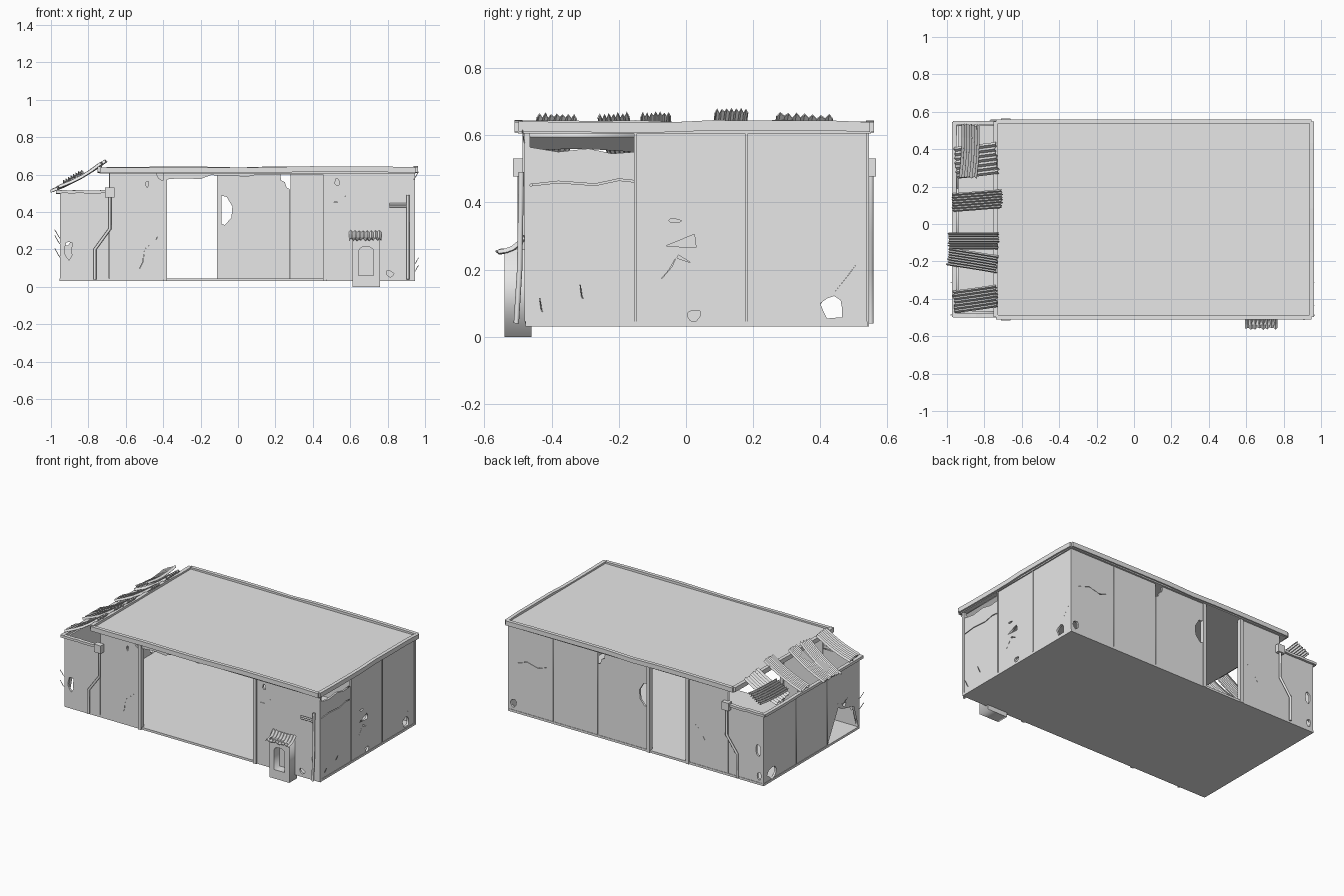
import bpy, bmesh, math, random
from mathutils import Matrix, Vector

random.seed(4)
if "Cube" in bpy.data.objects:
    bpy.data.objects.remove(bpy.data.objects["Cube"])

GREY = (0.8, 0.8, 0.8, 1)
mat = bpy.data.materials.new("plain_grey")
mat.use_nodes = True
mat.diffuse_color = GREY
mat.node_tree.nodes["Principled BSDF"].inputs["Base Color"].default_value = GREY


def add(name, mesh):
    ob = bpy.data.objects.new(name, mesh)
    mesh.materials.clear()
    mesh.materials.append(mat)
    bpy.context.collection.objects.link(ob)
    return ob


def box(name, x0, x1, y0, y1, z0, z1):
    bm = bmesh.new()
    bmesh.ops.create_cube(bm, size=1)
    bmesh.ops.scale(bm, vec=(x1 - x0, y1 - y0, z1 - z0), verts=bm.verts)
    bmesh.ops.translate(bm, vec=((x0 + x1) / 2, (y0 + y1) / 2, (z0 + z1) / 2), verts=bm.verts)
    me = bpy.data.meshes.new(name)
    bm.to_mesh(me)
    bm.free()
    return add(name, me)


def curve_mesh(name, loops, cyclic, **settings):
    cu = bpy.data.curves.new(name, "CURVE")
    for key, val in settings.items():
        setattr(cu, key, val)
    for pts in loops:
        sp = cu.splines.new("POLY")
        sp.points.add(len(pts) - 1)
        for p, co in zip(sp.points, pts):
            p.co = (*co, 1) if len(co) == 3 else (*co, 0, 1)
        sp.use_cyclic_u = cyclic
    tmp = bpy.data.objects.new(name + "_tmp", cu)
    bpy.context.collection.objects.link(tmp)
    dg = bpy.context.evaluated_depsgraph_get()
    me = bpy.data.meshes.new_from_object(tmp.evaluated_get(dg))
    bpy.data.objects.remove(tmp)
    return add(name, me)


def rod(name, pts, r=0.008, sides=2):
    return curve_mesh(name, [pts], False, dimensions="3D", bevel_depth=r,
                      bevel_resolution=sides, use_fill_caps=True)


def panel(name, side, at, outline, holes=(), thick=0.014):
    """Flat cut-out panel standing on an x or y plane."""
    ob = curve_mesh(name, [outline, *holes], True, dimensions="2D",
                    fill_mode="BOTH", extrude=thick / 2)
    turn = Matrix.Rotation(math.pi / 2, 4, "X")
    if side == "x":
        turn = Matrix.Rotation(math.pi / 2, 4, "Z") @ turn
    shift = (at, 0, 0) if side == "x" else (0, at, 0)
    ob.data.transform(Matrix.Translation(shift) @ turn)
    return ob


def rect(u0, u1, top, low=0.04):
    return [(u0 + 0.001, low), (u1 - 0.001, low), (u1 - 0.001, top), (u0 + 0.001, top)]


def hole(u, v, ru, rv, n=9):
    out = []
    for i in range(n):
        a, k = math.tau * i / n, random.uniform(0.6, 1)
        out.append((u + ru * k * math.cos(a), v + rv * k * math.sin(a)))
    return out


def crack(*pts, w=0.003):
    return list(pts) + [(u + w, v + w) for u, v in reversed(pts[1:-1])]


def sheet(name, loc, length, width, spin, slope=29, ridges=7, amp=0.007, tilt_axis="Y"):
    """Corrugated sheet with a slight sag."""
    bm = bmesh.new()
    cols, rows = ridges * 2, 4
    grid = [[bm.verts.new((length * (i / rows - 0.5) + random.uniform(-1, 1) * 0.006 * (i in (0, rows)),
                           width * (j / cols - 0.5),
                           amp * (1 if j % 2 else -1) - 0.012 * math.sin(math.pi * i / rows)))
             for j in range(cols + 1)] for i in range(rows + 1)]
    for i in range(rows):
        for j in range(cols):
            bm.faces.new((grid[i][j], grid[i + 1][j], grid[i + 1][j + 1], grid[i][j + 1]))
    lean = -slope if tilt_axis == "Y" else slope
    bm.transform(Matrix.Translation(loc) @ Matrix.Rotation(math.radians(lean), 4, tilt_axis)
                 @ Matrix.Rotation(math.radians(spin), 4, "Z"))
    me = bpy.data.meshes.new(name)
    bm.to_mesh(me)
    bm.free()
    add(name, me).modifiers.new("thickness", "SOLIDIFY").thickness = 0.004


def beam(name, a, b, w=0.024, h=0.03, steps=9, wobble=0.004):
    """Worn square beam between two points."""
    a, b = Vector(a), Vector(b)
    side = (b - a).cross(Vector((0, 0, 1))).normalized() * w / 2
    up = Vector((0, 0, h / 2))
    bm = bmesh.new()
    rings = []
    for i in range(steps + 1):
        c = a.lerp(b, i / steps) + Vector((0, 0, random.uniform(-1, 1) * wobble))
        rings.append([bm.verts.new(c + s * side + t * up) for s, t in ((-1, -1), (1, -1), (1, 1), (-1, 1))])
    for r, q in zip(rings, rings[1:]):
        for k in range(4):
            bm.faces.new((r[k], r[(k + 1) % 4], q[(k + 1) % 4], q[k]))
    bm.faces.new(rings[0])
    bm.faces.new(rings[-1])
    bmesh.ops.recalc_face_normals(bm, faces=bm.faces)
    me = bpy.data.meshes.new(name)
    bm.to_mesh(me)
    bm.free()
    add(name, me)


# Floor, roof slab and roof rim
FRONT, BACK, LEFT, RIGHT = -0.472, 0.53, 0.935, -0.945
box("floor", -0.955, 0.945, -0.478, 0.54, 0.03, 0.045)
box("roof_slab", -0.74, 0.95, -0.5, 0.55, 0.605, 0.628)
corners = [(-0.738, -0.498), (0.95, -0.498), (0.95, 0.548), (-0.738, 0.548)]
for i, (p, q) in enumerate(zip(corners, corners[1:] + corners[:1])):
    beam(f"roof_rim_{i}", (*p, 0.626), (*q, 0.626))

# Lower side bay: eaves, and loose corrugated sheets
beam("side_eave", (-0.96, -0.497, 0.508), (-0.96, 0.545, 0.508), h=0.018, wobble=0.002)
for n, y in (("front", -0.487), ("back", 0.54)):
    beam(f"{n}_low_eave", (-0.968, y, 0.508), (-0.69, y, 0.508), h=0.016, wobble=0.002)
SHEETS = [(-0.85, -0.4, 0.26, 0.12, 7), (-0.865, -0.195, 0.3, 0.095, -8), (-0.86, -0.09, 0.3, 0.09, 0),
          (-0.84, 0.125, 0.3, 0.1, 4), (-0.845, 0.34, 0.25, 0.17, 6), (-0.885, 0.39, 0.28, 0.11, 87)]
for i, (x, y, length, width, spin) in enumerate(SHEETS):
    lift = 0.017 if spin > 80 else 0
    sheet(f"roof_sheet_{i}", (x, y, 0.59 + (x + 0.86) * 0.55 + lift), length, width, spin)

# Front wall, with a wide ragged opening
panel("front_low_panel", "y", FRONT, rect(-0.945, -0.69, 0.5), [hole(-0.908, 0.2, 0.03, 0.06)])
panel("front_panel_a", "y", FRONT,
      [(-0.688, 0.04), (-0.39, 0.04), (-0.39, 0.56), (-0.425, 0.58), (-0.44, 0.615), (-0.688, 0.615)],
      [crack((-0.42, 0.29), (-0.44, 0.25), (-0.5, 0.2), (-0.51, 0.13), (-0.53, 0.09)),
       hole(-0.485, 0.55, 0.008, 0.02)])
ragged = [(-0.39 + 0.86 * i / 14, 0.6 - random.uniform(0, 0.03) * (i < 8)) for i in range(15)]
panel("front_header", "y", FRONT, ragged + [(0.47, 0.615), (-0.39, 0.615)])
panel("front_panel_b", "y", FRONT, rect(0.47, 0.695, 0.615),
      [crack((0.485, 0.45), (0.53, 0.45), (0.57, 0.48), (0.6, 0.52)), hole(0.53, 0.56, 0.015, 0.025)])
panel("front_panel_c", "y", FRONT, rect(0.695, 0.935, 0.615), [hole(0.81, 0.07, 0.025, 0.02)])

# Back wall, with a narrow doorway
panel("back_panel_a", "y", BACK, rect(0.61, 0.935, 0.615),
      [hole(0.905, 0.09, 0.025, 0.04), crack((0.64, 0.4), (0.72, 0.37), (0.8, 0.39), (0.9, 0.36))])
panel("back_panel_b", "y", BACK, rect(0.28, 0.61, 0.615))
panel("back_panel_c", "y", BACK,
      [(-0.1, 0.04), (0.279, 0.04), (0.279, 0.52), (0.26, 0.53), (0.25, 0.56), (0.23, 0.57), (0.225, 0.615),
       (-0.1, 0.615), (-0.1, 0.49), (-0.06, 0.48), (-0.03, 0.43), (-0.035, 0.37), (-0.07, 0.33), (-0.1, 0.34)])
panel("back_panel_d", "y", BACK, rect(-0.69, -0.39, 0.615),
      [crack((-0.42, 0.33), (-0.48, 0.28), (-0.53, 0.2), (-0.6, 0.14))])
panel("back_low_panel", "y", BACK, rect(-0.945, -0.69, 0.5),
      [hole(-0.912, 0.26, 0.022, 0.06), hole(-0.92, 0.085, 0.018, 0.03)])

# Left end wall, with a broken upper corner
torn = [(-0.152, 0.46), (-0.2, 0.465), (-0.27, 0.45), (-0.38, 0.458), (-0.47, 0.448)]
panel("left_panel_a", "x", LEFT, [(-0.47, 0.04), (-0.152, 0.04)] + torn)
panel("left_torn_strip", "x", LEFT, [(u, v + 0.005) for u, v in reversed(torn)]
      + [(-0.152, 0.55), (-0.22, 0.545), (-0.29, 0.56), (-0.38, 0.55), (-0.47, 0.565)])
bent = panel("left_bent_piece", "x", 0, [(-0.47, 0), (-0.152, 0), (-0.152, -0.07), (-0.3, -0.055), (-0.47, -0.06)])
bent.data.transform(Matrix.Translation((0.925, 0, 0.6)) @ Matrix.Rotation(math.radians(50), 4, "Y"))
panel("left_panel_b", "x", LEFT, rect(-0.15, 0.18, 0.615),
      [[(-0.06, 0.27), (0.025, 0.305), (0.03, 0.265)], hole(-0.035, 0.345, 0.025, 0.008),
       crack((-0.16 + 0.02, 0.14), (-0.08, 0.165), (-0.05, 0.2), (-0.03, 0.235), (0.015, 0.22), w=0.008),
       hole(0.025, 0.065, 0.025, 0.02)])
panel("left_panel_c", "x", LEFT, rect(0.18, 0.53, 0.615),
      [hole(0.435, 0.085, 0.04, 0.045), crack((0.44, 0.13), (0.48, 0.18), (0.51, 0.22))])

# Right end wall under the loose sheets
for n, a, b, holes in (("a", -0.47, -0.14, [hole(-0.3, 0.25, 0.05, 0.02), crack((-0.42, 0.2), (-0.33, 0.22), (-0.2, 0.32))]),
                       ("b", -0.14, 0.19, []),
                       ("c", 0.19, 0.53, [hole(0.44, 0.085, 0.06, 0.045)])):
    panel(f"right_panel_{n}", "x", RIGHT, rect(a, b, 0.5), holes)

# Door posts, battens and corner posts
for n, x, y in (("front", -0.39, FRONT), ("front", 0.465, FRONT), ("back", -0.39, BACK), ("back", -0.1, BACK)):
    box(f"{n}_door_post", x - 0.011, x + 0.011, y - 0.015, y + 0.015, 0.03, 0.615)
for y in (-0.15, 0.18):
    box("left_batten", 0.932, 0.947, y - 0.004, y + 0.004, 0.045, 0.61)
for y in (FRONT, BACK):
    box("left_corner_post", 0.928, 0.945, y - 0.008, y + 0.008, 0.045, 0.61)
    box("right_corner_post", -0.952, -0.938, y - 0.008, y + 0.008, 0.045, 0.5)

# Drain boxes and bent downpipes on both long sides
for n, y in (("front", -0.493), ("back", 0.55)):
    box(f"{n}_drain_box", -0.71, -0.66, y - 0.022, y + 0.015, 0.477, 0.53)
    rod(f"{n}_downpipe", [(-0.685, y, 0.48), (-0.685, y, 0.31), (-0.765, y, 0.2), (-0.765, y, 0.04)])
rod("corner_pipe", [(0.908, -0.505, 0.04), (0.908, -0.495, 0.2), (0.908, -0.49, 0.49)])
for z in (0.43, 0.442):
    rod("pipe_bracket", [(0.81, -0.49, z), (0.91, -0.49, z)], 0.006)

# Bent reinforcing wires at broken corners
for x, y, z, sx in ((0.93, FRONT, 0.56, 1), (0.93, -0.42, 0.06, 1), (0.93, -0.3, 0.1, 1),
                    (RIGHT, FRONT, 0.15, -1), (RIGHT, FRONT, 0.22, -1), (RIGHT, -0.3, 0.25, -1)):
    rod("loose_wire", [(x, y, z), (x + sx * 0.015, y - 0.01, z + 0.02), (x + sx * 0.035, y - 0.015, z + 0.055)], 0.002, 0)

# Small booth with an arched window and a ridged awning
arch = [(0.685 + 0.04 * math.cos(a), 0.19 + 0.025 * math.sin(a)) for a in (math.pi * i / 6 for i in range(7))]
panel("booth", "y", -0.5, rect(0.61, 0.76, 0.26, 0), [arch + [(0.645, 0.06), (0.725, 0.06)]], 0.08)
sheet("booth_awning", (0.68, -0.522, 0.275), 0.085, 0.175, 90, 30, 8, 0.006, "X")
